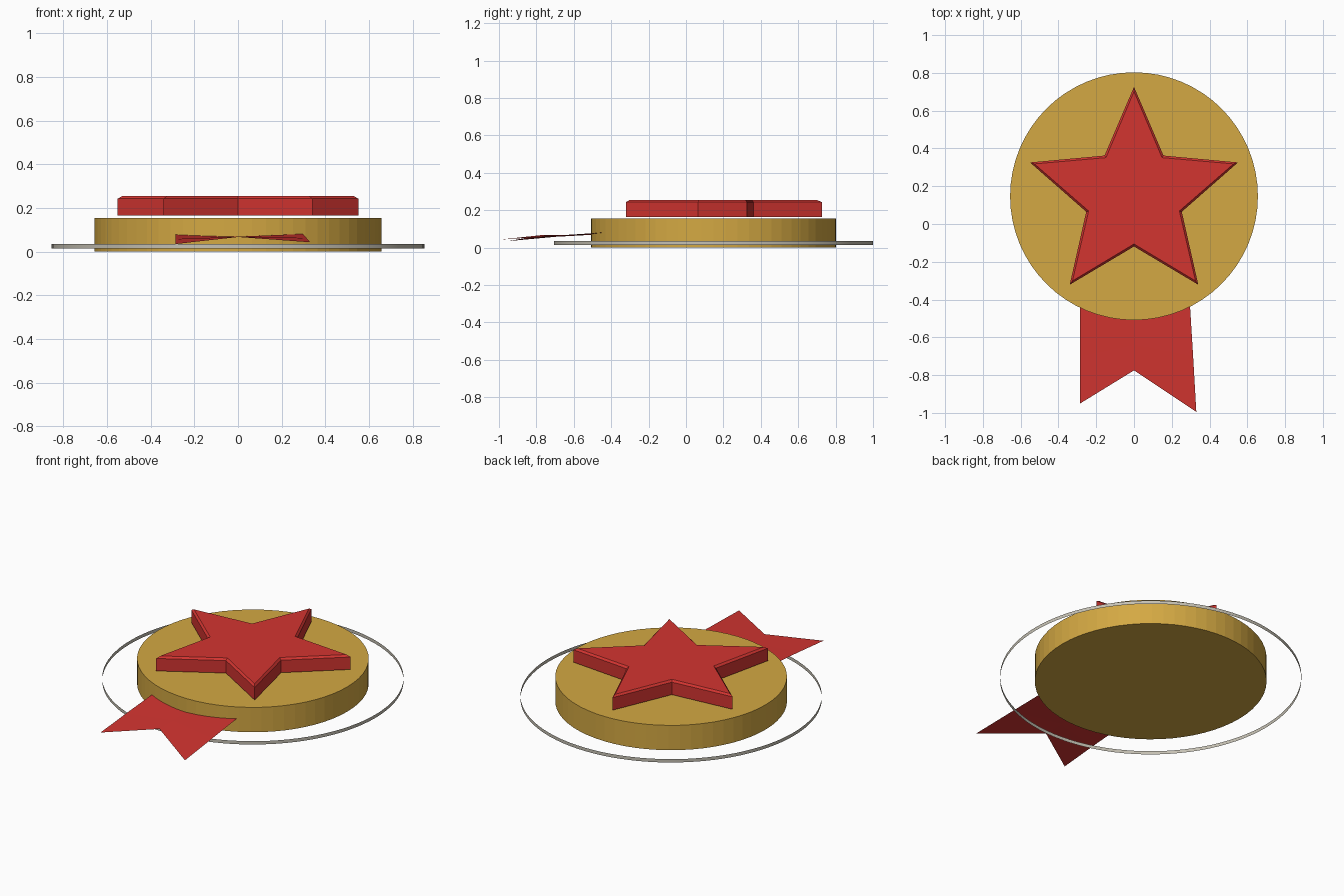
import bpy, bmesh, math

if "Cube" in bpy.data.objects:
    bpy.data.objects.remove(bpy.data.objects["Cube"])

CY = 0.147  # shared centre of disc, star and hoop


def material(name, rgb):
    m = bpy.data.materials.new(name)
    m.diffuse_color = (*rgb, 1)
    m.use_nodes = True
    m.node_tree.nodes["Principled BSDF"].inputs["Base Color"].default_value = m.diffuse_color
    return m


gold = material("gold", (0.658, 0.395, 0.056))
red = material("red", (0.651, 0.035, 0.03))
silver = material("silver", (0.56, 0.53, 0.45))


def make(name, verts, faces, mat):
    me = bpy.data.meshes.new(name)
    me.from_pydata(verts, [], faces)
    me.materials.append(mat)
    ob = bpy.data.objects.new(name, me)
    bpy.context.collection.objects.link(ob)
    return ob


def ring(radii, n, z):
    """Closed loop of n points whose radius cycles through radii."""
    return [(radii[i % len(radii)] * math.sin(2 * math.pi * i / n),
             CY + radii[i % len(radii)] * math.cos(2 * math.pi * i / n), z)
            for i in range(n)]


def loft(name, loops, mat, caps=True):
    """Skin stacked loops, bottom to top."""
    n = len(loops[0])
    faces = []
    for k in range(len(loops) - 1):
        for i in range(n):
            j = (i + 1) % n
            faces.append((k * n + i, (k + 1) * n + i, (k + 1) * n + j, k * n + j))
    if caps:
        faces.append(tuple(range(n)))
        faces.append(tuple(reversed(range((len(loops) - 1) * n, len(loops) * n))))
    return make(name, sum(loops, []), faces, mat)


# Medal disc
loft("medal_disc", [ring([0.656], 64, 0.0), ring([0.656], 64, 0.155)], gold)

# Five-pointed star with chamfered top edge
outer, inner = 0.579, 0.266
loft("star", [ring([outer, inner], 10, 0.165),
              ring([outer, inner], 10, 0.243),
              ring([outer - 0.025, inner - 0.0135], 10, 0.255)], red)

# Thin open hoop around the disc
hoop = loft("hoop", [ring([0.853], 96, 0.015), ring([0.853], 96, 0.036)], silver, caps=False)
for p in hoop.data.polygons:
    p.use_smooth = True

# Swallow-tailed ribbon: rows run from the tips to inside the disc
rows = [
    [(-0.285, -0.95, 0.035), (0, -0.775, 0.067), (0.33, -0.995, 0.043)],
    [(-0.285, -0.70, 0.058), (0, -0.64, 0.068), (0.313, -0.70, 0.063)],
    [(-0.285, -0.44, 0.078), (0, -0.50, 0.069), (0.297, -0.44, 0.081)],
    [(-0.285, -0.34, 0.083), (0, -0.34, 0.074), (0.29, -0.34, 0.086)],
]
make("ribbon", sum(rows, []),
     [(3 * r + c, 3 * r + c + 1, 3 * r + c + 4, 3 * r + c + 3)
      for r in range(3) for c in range(2)], red)
